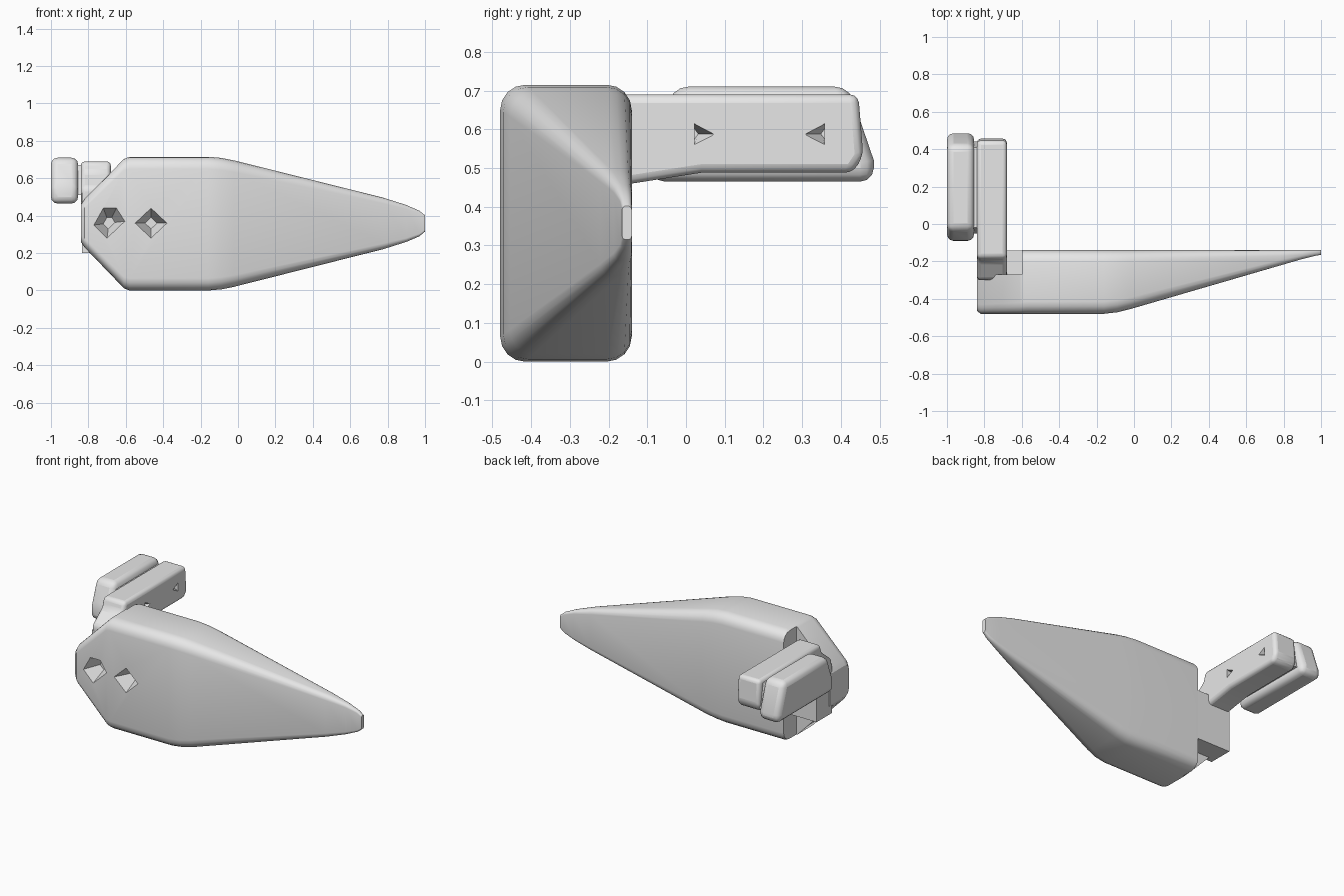
import bpy, bmesh, math
from mathutils import Vector

if "Cube" in bpy.data.objects:
    bpy.data.objects.remove(bpy.data.objects["Cube"])

gray = bpy.data.materials.new("light_gray")
gray.diffuse_color = (0.8, 0.8, 0.8, 1)
gray.use_nodes = True
gray.node_tree.nodes["Principled BSDF"].inputs["Base Color"].default_value = gray.diffuse_color


def finish(name, bm, mat=True):
    bmesh.ops.recalc_face_normals(bm, faces=bm.faces)
    me = bpy.data.meshes.new(name)
    bm.to_mesh(me)
    bm.free()
    ob = bpy.data.objects.new(name, me)
    bpy.context.collection.objects.link(ob)
    if mat:
        me.materials.append(gray)
    return ob


def loft(name, rings, mat=True):
    """Skin a list of equal-length point rings and cap both ends."""
    bm = bmesh.new()
    rows = [[bm.verts.new(p) for p in r] for r in rings]
    n = len(rows[0])
    for a, b in zip(rows, rows[1:]):
        for i in range(n):
            j = (i + 1) % n
            bm.faces.new((a[i], a[j], b[j], b[i]))
    bm.faces.new(rows[0])
    bm.faces.new(rows[-1][::-1])
    return finish(name, bm, mat)


def rounded_section(x, y0, y1, z0, z1, r):
    pts = []
    corners = [(y1 - r, z1 - r), (y0 + r, z1 - r), (y0 + r, z0 + r), (y1 - r, z0 + r)]
    for k, (cy, cz) in enumerate(corners):
        for s in range(5):
            a = math.radians(90 * k + 22.5 * s)
            pts.append((x, cy + r * math.cos(a), cz + r * math.sin(a)))
    return pts


def extrude_x(name, prof, x0, x1):
    return loft(name, [[(x, y, z) for y, z in prof] for x in (x0, x1)])


def bevel(ob, width, segments=3):
    m = ob.modifiers.new("bevel", "BEVEL")
    m.width, m.segments = width, segments
    m.limit_method, m.angle_limit = "ANGLE", math.radians(20)


def cut(ob, cutter):
    m = ob.modifiers.new("cut", "BOOLEAN")
    m.operation, m.object, m.solver = "DIFFERENCE", cutter, "EXACT"
    cutter.hide_render = True
    cutter.hide_viewport = True


def smooth(ob):
    bpy.ops.object.select_all(action="DESELECT")
    bpy.context.view_layer.objects.active = ob
    ob.select_set(True)
    bpy.ops.object.shade_smooth_by_angle(angle=math.radians(32))


# Tapered body: x, front y, bottom z, top z, corner radius
sections = [(-0.84, -0.465, 0.26, 0.46, 0.04), (-0.82, -0.48, 0.23, 0.49, 0.05),
            (-0.61, -0.48, 0.012, 0.703, 0.06), (-0.58, -0.48, 0, 0.715, 0.065),
            (-0.16, -0.48, 0, 0.715, 0.065), (-0.09, -0.472, 0.006, 0.709, 0.065),
            (-0.02, -0.455, 0.02, 0.695, 0.062), (0.78, -0.222, 0.222, 0.495, 0.03),
            (0.9, -0.187, 0.26, 0.457, 0.02), (0.97, -0.17, 0.29, 0.426, 0.013),
            (1.0, -0.165, 0.315, 0.402, 0.01)]
body = loft("body", [rounded_section(x, y, -0.14, a, b, r) for x, y, a, b, r in sections])

# Open slot behind the wide end of the body
cut(body, loft("slot_cutter", [[(x, -0.27, -1), (x, 0.1, -1), (x, 0.1, 2), (x, -0.27, 2)]
                               for x in (-1.2, -0.6)], False))


# Two faceted sockets in the front face
def socket(name, outline, cx, cz):
    rings = []
    for y, s in ((-0.51, 1.18), (-0.48, 1.0), (-0.38, 0.38)):
        rings.append([(cx + (x - cx) * s, y, cz + (z - cz) * s) for x, z in outline])
    cut(body, loft(name, rings, False))


socket("left_socket_cutter", [(-0.77, 0.35), (-0.72, 0.44), (-0.65, 0.44),
                              (-0.605, 0.37), (-0.7, 0.28)], -0.69, 0.36)
socket("right_socket_cutter", [(-0.55, 0.36), (-0.465, 0.44), (-0.38, 0.36),
                               (-0.465, 0.28)], -0.465, 0.36)

# Block that fills the middle of the slot
knuckle = extrude_x("knuckle", [(-0.3, 0.2), (-0.142, 0.2), (-0.142, 0.52), (-0.3, 0.52)],
                    -0.835, -0.6)

# Arm reaching backwards
arm = extrude_x("arm", [(-0.3, 0.42), (-0.14, 0.46), (0.04, 0.488), (0.43, 0.488), (0.458, 0.53),
                        (0.445, 0.69), (-0.18, 0.69), (-0.2, 0.63), (-0.3, 0.55)], -0.84, -0.68)
bevel(arm, 0.022)

# Two small tapered notches in the arm side
for i, (y, d) in enumerate(((0.022, 1), (0.358, -1))):
    tri = [(y, 0.555), (y, 0.622), (y + d * 0.065, 0.588)]
    rings = [[(-0.66, *p) for p in tri],
             [(-0.73, y + (p[0] - y) * 0.15, 0.588 + (p[1] - 0.588) * 0.4) for p in tri]]
    cut(arm, loft("notch_cutter_%d" % (i + 1), rings, False))

# Neck between arm and paddle
neck = extrude_x("neck", [(-0.05, 0.51), (0.44, 0.51), (0.41, 0.67), (-0.02, 0.67)], -0.9, -0.82)

# Outer paddle with slanted ends
paddle = extrude_x("paddle", [(-0.09, 0.465), (0.485, 0.465), (0.485, 0.52), (0.42, 0.71),
                              (-0.03, 0.71), (-0.09, 0.55)], -1.0, -0.855)
bevel(paddle, 0.035)

for ob in (body, knuckle, arm, neck, paddle):
    smooth(ob)
